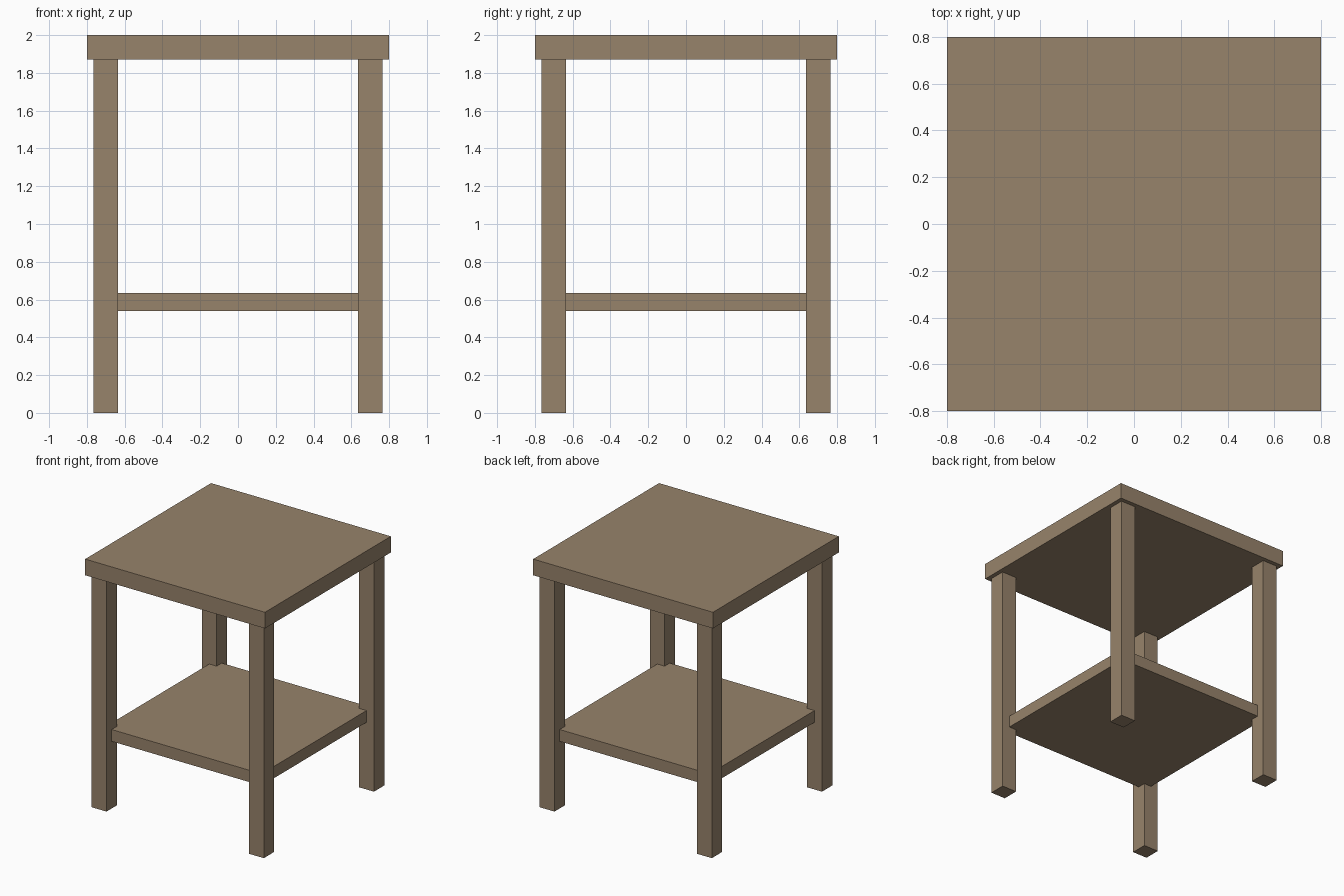
import bpy

if "Cube" in bpy.data.objects:
    bpy.data.objects.remove(bpy.data.objects["Cube"])

wood = bpy.data.materials.new("brown wood")
wood.diffuse_color = (0.31, 0.227, 0.147, 1)
wood.use_nodes = True
wood.node_tree.nodes["Principled BSDF"].inputs["Base Color"].default_value = wood.diffuse_color


def box(name, lo, hi):
    """Axis-aligned box between two opposite corners."""
    centre = [(a + b) / 2 for a, b in zip(lo, hi)]
    bpy.ops.mesh.primitive_cube_add(size=1, location=centre)
    ob = bpy.context.object
    ob.name = name
    size = [b - a for a, b in zip(lo, hi)]
    for v in ob.data.vertices:
        v.co = [c * s for c, s in zip(v.co, size)]
    ob.data.materials.append(wood)
    return ob


# Table top
box("table_top", (-0.8, -0.8, 1.87), (0.8, 0.8, 2.0))

# Lower shelf, its corners let into the legs
box("lower_shelf", (-0.7, -0.7, 0.54), (0.7, 0.7, 0.635))

# Four square legs
LEG, HALF = 0.70, 0.066
for sx, x_name in ((-1, "left"), (1, "right")):
    for sy, y_name in ((-1, "front"), (1, "back")):
        x, y = sx * LEG, sy * LEG
        box(f"{y_name}_{x_name}_leg",
            (x - HALF, y - HALF, 0), (x + HALF, y + HALF, 1.87))
